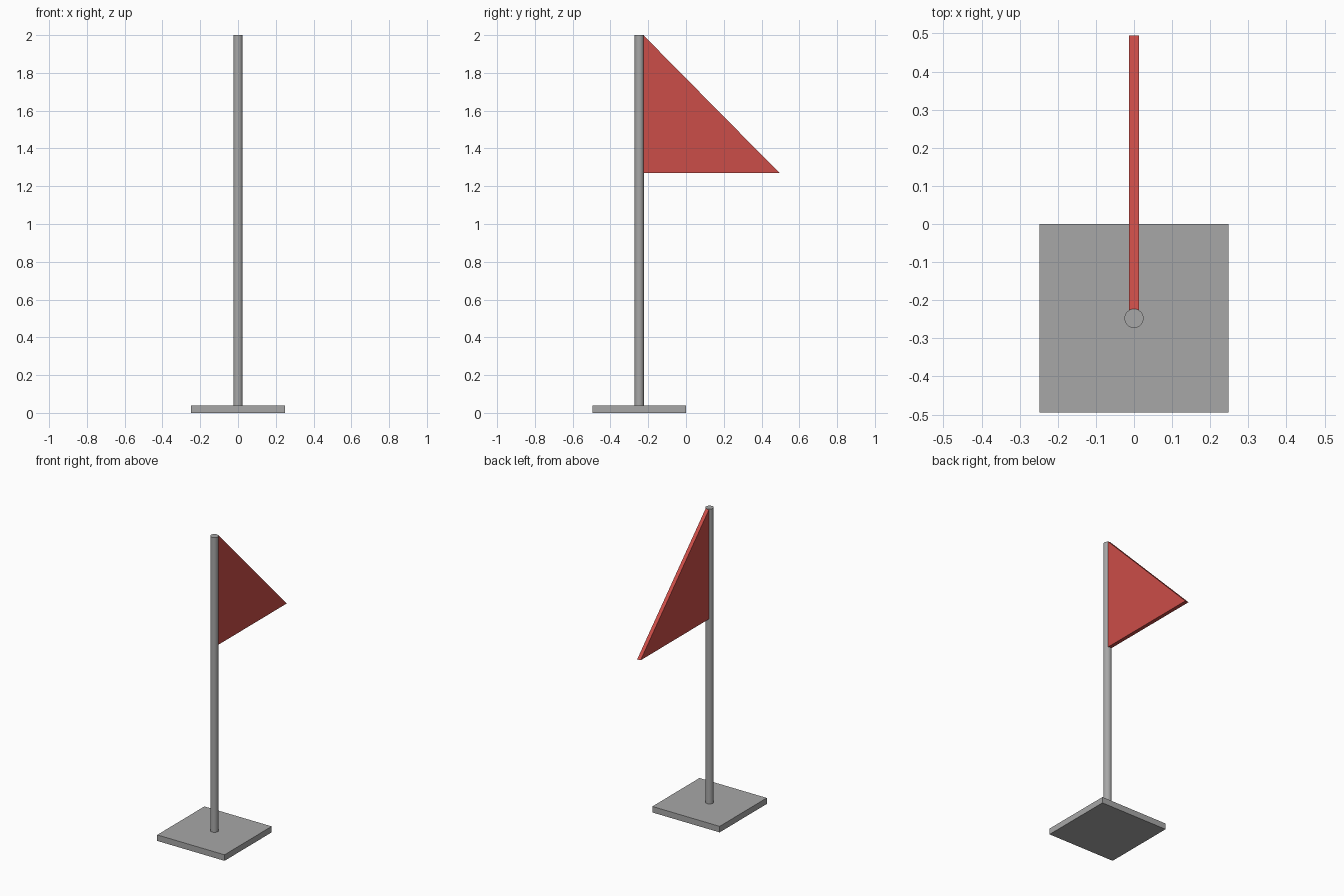
import bpy, bmesh

if "Cube" in bpy.data.objects:
    bpy.data.objects.remove(bpy.data.objects["Cube"])

POLE_Y = -0.2475


def material(name, rgb):
    m = bpy.data.materials.new(name)
    m.diffuse_color = (*rgb, 1)
    m.use_nodes = True
    m.node_tree.nodes["Principled BSDF"].inputs["Base Color"].default_value = m.diffuse_color
    return m


grey = material("grey metal", (0.39, 0.39, 0.39))
red = material("red cloth", (0.60, 0.075, 0.065))

# Square base plate
bpy.ops.mesh.primitive_cube_add(size=1, location=(0, POLE_Y, 0.02))
base = bpy.context.object
base.name = "base"
base.scale = (0.495, 0.495, 0.04)
base.data.materials.append(grey)

# Round pole
bpy.ops.mesh.primitive_cylinder_add(vertices=32, radius=0.025, depth=1.96,
                                    location=(0, POLE_Y, 1.02))
pole = bpy.context.object
pole.name = "pole"
pole.data.materials.append(grey)
bpy.ops.object.shade_smooth_by_angle()

# Triangular pennant, extruded across x
bm = bmesh.new()
profile = [(-0.226, 1.27), (0.495, 1.27), (-0.226, 2.0)]
face = bm.faces.new([bm.verts.new((-0.0125, y, z)) for y, z in profile])
result = bmesh.ops.extrude_face_region(bm, geom=[face])
bmesh.ops.translate(bm, vec=(0.025, 0, 0),
                    verts=[v for v in result["geom"] if isinstance(v, bmesh.types.BMVert)])
bmesh.ops.recalc_face_normals(bm, faces=bm.faces)
mesh = bpy.data.meshes.new("flag")
bm.to_mesh(mesh)
bm.free()
mesh.materials.append(red)
flag = bpy.data.objects.new("flag", mesh)
bpy.context.collection.objects.link(flag)
